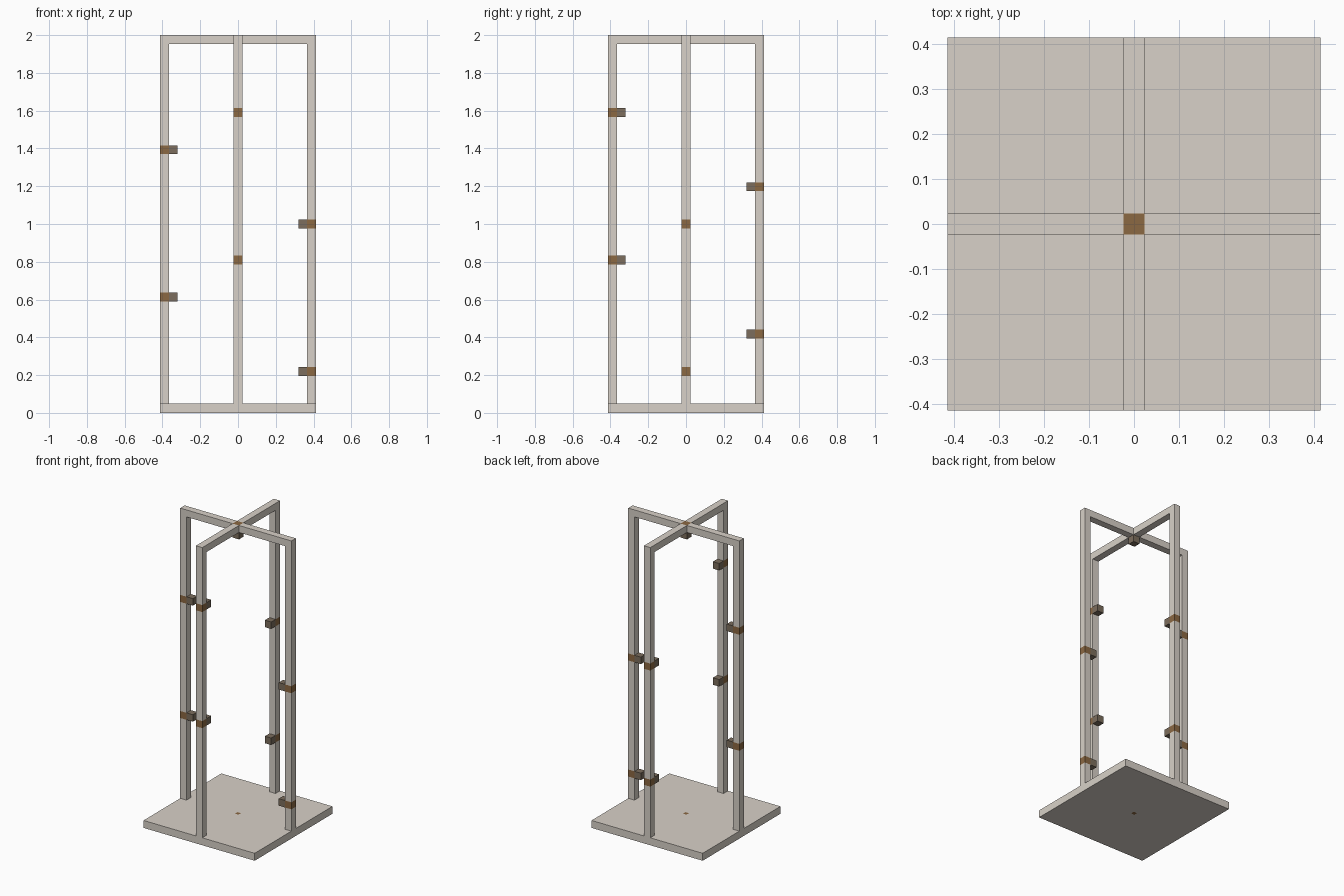
import bpy, bmesh
from math import pi
from mathutils import Matrix, Vector

if "Cube" in bpy.data.objects:
    bpy.data.objects.remove(bpy.data.objects["Cube"], do_unlink=True)

HALF = 0.413    # half width of the frame
T = 0.047       # thickness of bars and blocks
BASE = 0.05     # thickness of the base plate
TOP = 2.0
SPOT = 0.013    # half width of the square on the base


def material(name, rgb):
    m = bpy.data.materials.new(name)
    m.use_nodes = True
    color = (*rgb, 1)
    m.diffuse_color = color
    m.node_tree.nodes["Principled BSDF"].inputs["Base Color"].default_value = color
    return m


GREY = material("warm_grey", (0.69, 0.64, 0.58))
BROWN = material("brown", (0.26, 0.14, 0.055))
DARK = material("dark_taupe", (0.2, 0.155, 0.11))


def box(name, low, high, mat, turn=0):
    """Box between two corners, turned about the vertical axis."""
    low, high = Vector(low), Vector(high)
    bm = bmesh.new()
    bmesh.ops.create_cube(bm, size=1)
    bm.transform(Matrix.Rotation(turn, 4, "Z")
                 @ Matrix.Translation((low + high) / 2)
                 @ Matrix.Diagonal((*(high - low), 1)))
    mesh = bpy.data.meshes.new(name)
    bm.to_mesh(mesh)
    bm.free()
    mesh.materials.append(mat)
    ob = bpy.data.objects.new(name, mesh)
    bpy.context.collection.objects.link(ob)
    return ob


# Base plate with a small brown square inset at the centre, above and below
base = box("base_plate", (-HALF, -HALF, 0), (HALF, HALF, BASE), GREY)
base.data.materials.append(BROWN)
bm = bmesh.new()
bm.from_mesh(base.data)
bm.normal_update()
for face in [f for f in bm.faces if abs(f.normal.z) > 0.9]:
    bmesh.ops.inset_individual(bm, faces=[face], thickness=HALF / 2)
    face.material_index = 1
    for v in face.verts:
        v.co.x = SPOT if v.co.x > 0 else -SPOT
        v.co.y = SPOT if v.co.y > 0 else -SPOT
bm.to_mesh(base.data)
bm.free()

# Four posts with flush brown bands, inner blocks and top arms
inner, h = HALF - T, T / 2
sides = [("left", 0, (0.22, 1.0)), ("back", pi / 2, (0.417, 1.197)),
         ("right", pi, (0.613, 1.393)), ("front", -pi / 2, (0.81, 1.59))]
for side, turn, heights in sides:
    z = BASE
    for i, c in enumerate(heights, 1):
        box(f"{side}_post_{i}", (inner, -h, z), (HALF, h, c - h), GREY, turn)
        box(f"{side}_band_{i}", (inner, -h, c - h), (HALF, h, c + h), BROWN, turn)
        box(f"{side}_block_{i}", (inner - T, -h, c - h), (inner, h, c + h), DARK, turn)
        z = c + h
    box(f"{side}_post_top", (inner, -h, z), (HALF, h, TOP), GREY, turn)
    box(f"{side}_top_arm", (h, -h, TOP - T), (inner, h, TOP), GREY, turn)

# Hub where the arms cross, with its hanging block
box("top_hub", (-h, -h, TOP - T), (h, h, TOP), BROWN)
box("top_hub_block", (-h, -h, TOP - 2 * T), (h, h, TOP - T), DARK)
